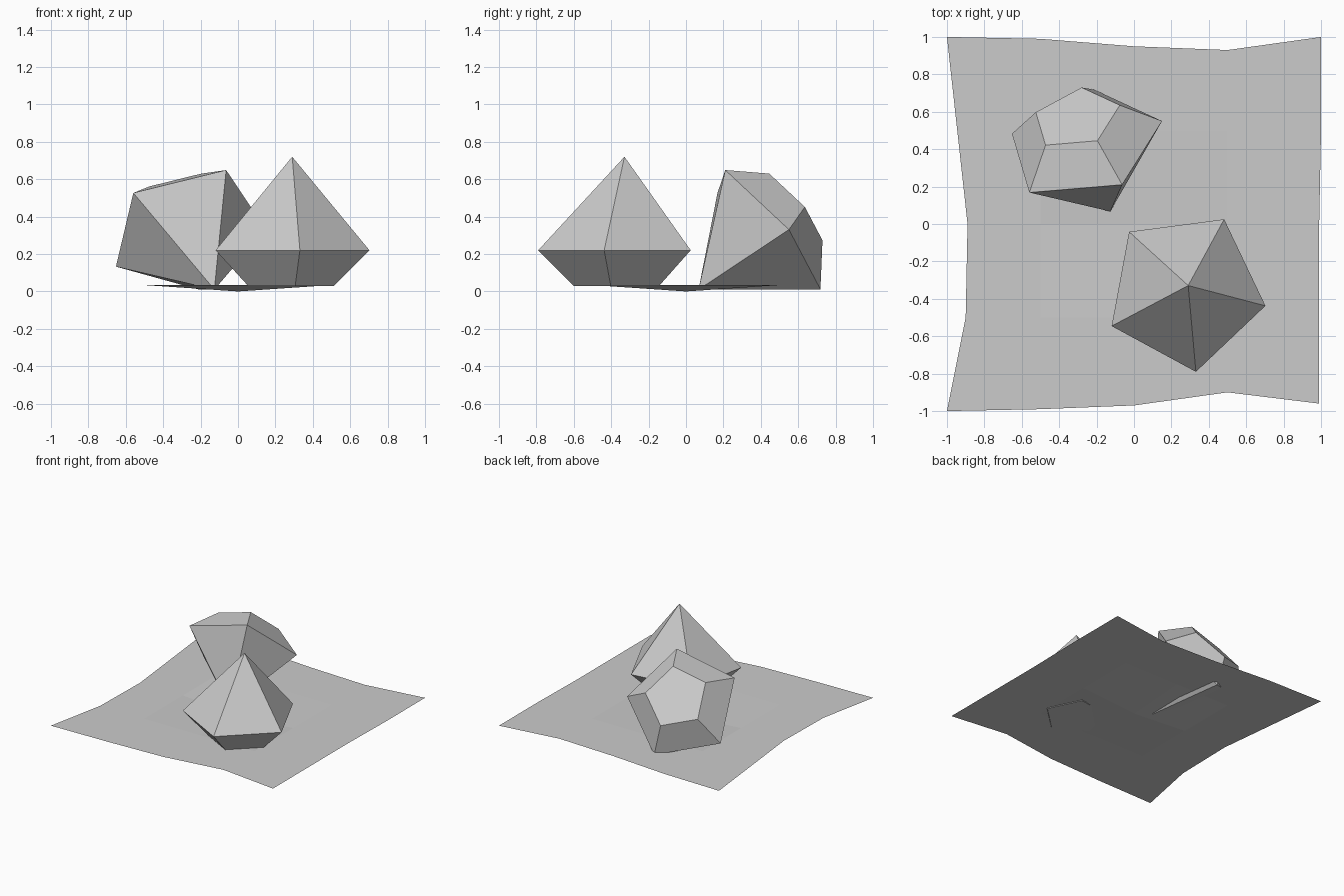
import bpy
from math import cos, sin, tau, radians
from mathutils import Matrix, Vector

cube = bpy.data.objects.get("Cube")
if cube:
    bpy.data.objects.remove(cube, do_unlink=True)

GREY = (0.6, 0.6, 0.6, 1)
grey = bpy.data.materials.new("plain grey")
grey.use_nodes = True
grey.diffuse_color = GREY
grey.node_tree.nodes["Principled BSDF"].inputs["Base Color"].default_value = GREY


def make_object(name, verts, faces, matrix=Matrix()):
    mesh = bpy.data.meshes.new(name)
    mesh.from_pydata(verts, [], faces)
    mesh.materials.append(grey)
    obj = bpy.data.objects.new(name, mesh)
    obj.matrix_world = matrix
    bpy.context.collection.objects.link(obj)
    return obj


def ring(radius, z, sides=5):
    return [(radius * cos(tau * i / sides), radius * sin(tau * i / sides), z)
            for i in range(sides)]


def gem(name, centre, x_axis, z_axis):
    """Five-sided gem: tall point above the girdle, cut-off base below it."""
    n = 5
    verts = ring(0.436, 0) + ring(0.244, -0.19) + [(0.033, 0, 0.5)]
    faces = [tuple(reversed(range(n, 2 * n)))]
    for i in range(n):
        j = (i + 1) % n
        faces += [(i, j, 2 * n), (n + i, n + j, j, i)]
    z = Vector(z_axis).normalized()
    y = z.cross(Vector(x_axis)).normalized()
    rotation = Matrix((y.cross(z), y, z)).transposed().to_4x4()
    return make_object(name, verts, faces, Matrix.Translation(centre) @ rotation)


# Upright gem and the one lying on its side
turn = radians(61.5)
gem("upright_gem", (0.274, -0.358, 0.22), (cos(turn), sin(turn), 0), (0, 0, 1))
gem("tilted_gem", (-0.268, 0.426, 0.33), (0.959, 0.284, 0), (0.22, -0.737, -0.64))

# Thin ground sheet: regular grid with its border pulled in and centre sagging
steps = 5
back = [1, 0.99, 0.95, 0.93, 1]
front = [-1, -0.99, -0.97, -0.9, -0.96]
left = [-1, -0.9, -0.89, -0.945, -1]
right = [0.99, 0.99, 0.99, 1, 1]
verts = []
for row in range(steps):
    for col in range(steps):
        x, y = col / 2 - 1, row / 2 - 1
        if col == 0:
            x = left[row]
        elif col == steps - 1:
            x = right[row]
        if row == 0:
            y = front[col]
        elif row == steps - 1:
            y = back[col]
        verts.append((x, y, 0 if row == col == 2 else 0.034))
faces = [(a, a + 1, a + steps + 1, a + steps)
         for r in range(steps - 1) for a in range(r * steps, r * steps + steps - 1)]
make_object("ground_sheet", verts, faces)
